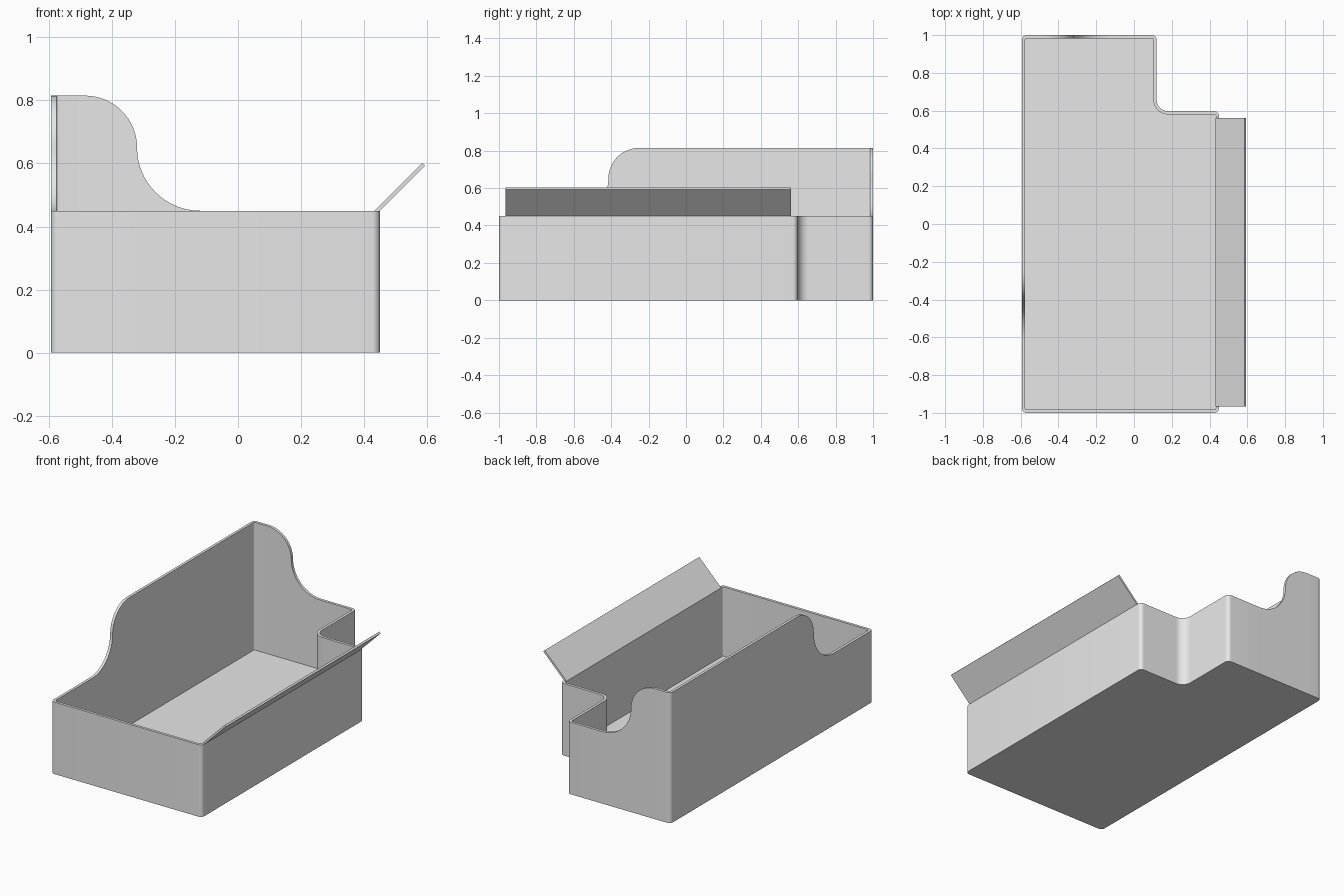
import bpy
import bmesh
from math import sin, cos, radians, copysign

cube = bpy.data.objects.get("Cube")
if cube:
    bpy.data.objects.remove(cube, do_unlink=True)

LEFT, RIGHT, NOTCH_X, NOTCH_Y = -0.593, 0.45, 0.12, 0.597
LOW, HIGH, MID = 0.45, 0.815, 0.65
WALL, FLOOR = 0.017, 0.017
R_TOP, R_FOOT = HIGH - MID, MID - LOW

grey = bpy.data.materials.new("plain grey")
grey.use_nodes = True
grey.diffuse_color = (0.8, 0.8, 0.8, 1)
grey.node_tree.nodes["Principled BSDF"].inputs["Base Color"].default_value = (0.8, 0.8, 0.8, 1)


def make_object(name, bm):
    bmesh.ops.recalc_face_normals(bm, faces=bm.faces)
    mesh = bpy.data.meshes.new(name)
    bm.to_mesh(mesh)
    bm.free()
    mesh.materials.append(grey)
    obj = bpy.data.objects.new(name, mesh)
    bpy.context.collection.objects.link(obj)
    return obj


def corner(x, y, r, start, sweep, top=LOW, steps=8):
    """Rounded wall corner as (outer xy, inner xy, top height) stations."""
    mid = radians(start + sweep / 2)
    cx, cy = x - copysign(r, cos(mid)), y - copysign(r, sin(mid))
    inner = r - copysign(WALL, sweep)
    stations = []
    for i in range(steps + 1):
        a = radians(start + sweep * i / steps)
        stations.append(((cx + r * cos(a), cy + r * sin(a)),
                         (cx + inner * cos(a), cy + inner * sin(a)), top))
    return stations


def s_curve(steps=16):
    """Sweep from the high rim down to the low rim as (distance, height)."""
    angles = [radians(90 * i / steps) for i in range(steps + 1)]
    crest = [(R_TOP * sin(a), MID + R_TOP * cos(a)) for a in angles]
    foot = [(R_TOP + R_FOOT * (1 - cos(a)), MID - R_FOOT * sin(a)) for a in angles[1:]]
    return crest + foot


# Stations run counterclockwise round the tray
path = corner(LEFT, -1, 0.025, 180, 90)
path += corner(RIGHT, -1, 0.025, 270, 90)
path += corner(RIGHT, NOTCH_Y, 0.025, 0, 90)
path += corner(NOTCH_X, NOTCH_Y, 0.06, 270, -90)
path += corner(NOTCH_X, 1, 0.025, 0, 90)
path += [((-0.485 + d, 1), (-0.485 + d, 1 - WALL), z) for d, z in reversed(s_curve())]
path += corner(LEFT, 1, 0.025, 90, 90, HIGH)
path += [((LEFT, -0.25 - d), (LEFT + WALL, -0.25 - d), z) for d, z in s_curve()]

# Tray: outer wall, rim, inner wall, floor and underside
bm = bmesh.new()
rings = [[bm.verts.new((*o, 0)) for o, i, z in path],
         [bm.verts.new((*o, z)) for o, i, z in path],
         [bm.verts.new((*i, z)) for o, i, z in path],
         [bm.verts.new((*i, FLOOR)) for o, i, z in path]]
for a, b in zip(rings, rings[1:]):
    for k in range(len(path)):
        n = (k + 1) % len(path)
        bm.faces.new((a[k], a[n], b[n], b[k]))
bm.faces.new(rings[0])
bm.faces.new(rings[-1])
tray = make_object("tray", bm)

# Slanted flap hinged on the side rim
bm = bmesh.new()
section = [(0.432, LOW), (0.45, LOW), (0.593, 0.593), (0.584, 0.602)]
end = bm.faces.new([bm.verts.new((x, -0.965, z)) for x, z in section])
side = bmesh.ops.extrude_face_region(bm, geom=[end])
moved = [g for g in side["geom"] if isinstance(g, bmesh.types.BMVert)]
bmesh.ops.translate(bm, verts=moved, vec=(0, 1.527, 0))
if not end.is_valid or len(bm.faces) < 6:
    bmesh.ops.holes_fill(bm, edges=bm.edges)
make_object("side_flap", bm)

# Smooth rounded corners, sharp rims
bpy.ops.object.select_all(action='DESELECT')
tray.select_set(True)
bpy.context.view_layer.objects.active = tray
bpy.ops.object.shade_smooth_by_angle(angle=radians(30))
